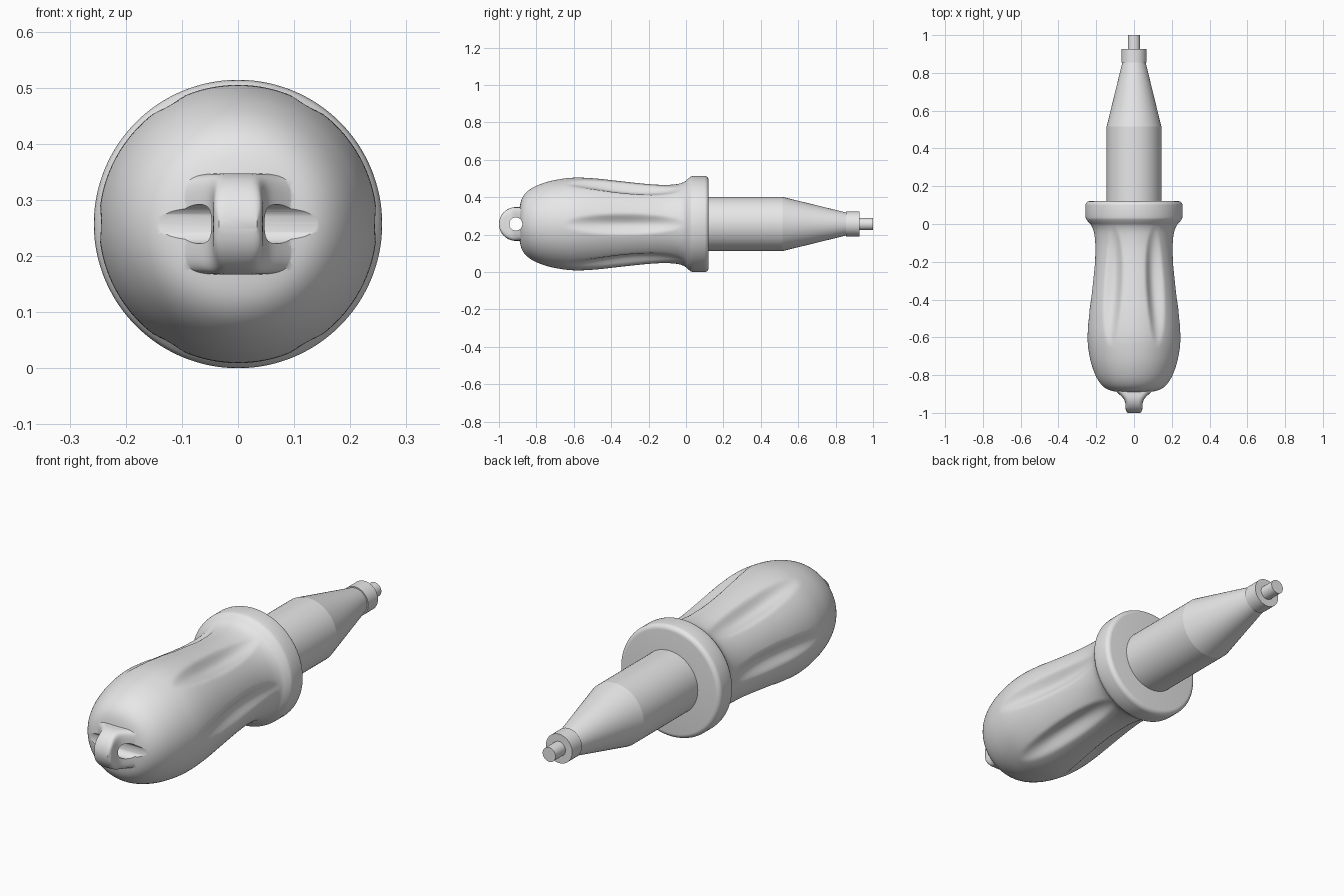
import bpy, bmesh
from math import sin, cos, pi, radians, sqrt, copysign
from mathutils import Vector, Matrix

cube = bpy.data.objects.get("Cube")
if cube:
    bpy.data.objects.remove(cube, do_unlink=True)

AXIS = 0.257  # height of the long axis

grey = bpy.data.materials.new("plain_grey")
grey.use_nodes = True
grey.diffuse_color = (0.8, 0.8, 0.8, 1)
grey.node_tree.nodes["Principled BSDF"].inputs["Base Color"].default_value = (0.8, 0.8, 0.8, 1)


def make_object(name, bm):
    bmesh.ops.remove_doubles(bm, verts=bm.verts, dist=1e-5)
    bmesh.ops.recalc_face_normals(bm, faces=bm.faces)
    mesh = bpy.data.meshes.new(name)
    bm.to_mesh(mesh)
    bm.free()
    mesh.materials.append(grey)
    obj = bpy.data.objects.new(name, mesh)
    bpy.context.collection.objects.link(obj)
    return obj


def activate(obj):
    bpy.ops.object.select_all(action='DESELECT')
    obj.select_set(True)
    bpy.context.view_layer.objects.active = obj


def smooth(obj, degrees):
    activate(obj)
    bpy.ops.object.shade_smooth_by_angle(angle=radians(degrees))


def boolean(obj, other, operation):
    mod = obj.modifiers.new(operation.lower(), 'BOOLEAN')
    mod.operation, mod.object, mod.solver = operation, other, 'EXACT'
    activate(obj)
    bpy.ops.object.modifier_apply(modifier=mod.name)
    bpy.data.objects.remove(other, do_unlink=True)


def loft(name, rings):
    """Bridge rings of equal length and close both ends."""
    bm = bmesh.new()
    rows = [[bm.verts.new(p) for p in ring] for ring in rings]
    n = len(rows[0])
    for a, b in zip(rows, rows[1:]):
        for i in range(n):
            j = (i + 1) % n
            bm.faces.new((a[i], a[j], b[j], b[i]))
    bm.faces.new(rows[0])
    bm.faces.new(rows[-1])
    return make_object(name, bm)


def revolve(name, profile, sides, dent=lambda angle, r, y: 0.0):
    rings = []
    for r, y in profile:
        ring = []
        for i in range(sides):
            t = 2 * pi * i / sides
            k = r - dent(t, r, y)
            ring.append((k * cos(t), y, AXIS + k * sin(t)))
        rings.append(ring)
    return loft(name, rings)


def spline(points, steps):
    """Smooth curve through the points."""
    pts = [Vector(p) for p in points]
    pts = [2 * pts[0] - pts[1]] + pts + [2 * pts[-1] - pts[-2]]
    out = []
    for a, b, c, d in zip(pts, pts[1:], pts[2:], pts[3:]):
        for s in range(steps):
            t = s / steps
            out.append(0.5 * (2 * b + (c - a) * t + (2 * a - 5 * b + 4 * c - d) * t * t
                              + (3 * b - a - 3 * c + d) * t ** 3))
    return [tuple(p) for p in out] + [tuple(points[-1])]


def finger_groove(angle, r, y):
    """Six spindle-shaped hollows around the grip."""
    step = pi / 3
    off = (angle + step / 2) % step - step / 2
    q = (off * r / 0.056) ** 2 + ((y + 0.33) / 0.32) ** 2
    return 0.03 * (1 - q) ** 1.3 if q < 1 else 0.0


# Handle: rounded grip flowing into a collar with a rounded back edge
grip = spline([(0.004, -0.895), (0.08, -0.891), (0.145, -0.873), (0.19, -0.827),
               (0.223, -0.75), (0.242, -0.66), (0.248, -0.58), (0.243, -0.48),
               (0.23, -0.36), (0.215, -0.22), (0.209, -0.12), (0.213, -0.05),
               (0.225, -0.01), (0.243, 0.012), (0.254, 0.028), (0.257, 0.045)], 6)
edge = [(0.235 + 0.022 * cos(a * pi / 12), 0.099 + 0.022 * sin(a * pi / 12)) for a in range(7)]
handle = revolve("handle", grip + edge, 144, finger_groove)

# Hanging loop: round tab that flares where it meets the grip
half_width = spline([(0.034, -1.0), (0.043, -0.985), (0.046, -0.95),
                     (0.056, -0.925), (0.08, -0.9), (0.11, -0.875)], 6)
rings = []
for w, y in half_width:
    h = sqrt(max(0.09 ** 2 - min(0, y + 0.91) ** 2, 1e-4))
    ring = []
    for i in range(48):
        c, s = cos(2 * pi * i / 48), sin(2 * pi * i / 48)
        ring.append((w * copysign(abs(c) ** 0.4, c), y,
                     AXIS + h * copysign(abs(s) ** 0.4, s)))
    rings.append(ring)
boolean(handle, loft("hanging_loop", rings), 'UNION')

# Hole bored sideways through the loop and the end of the grip
bm = bmesh.new()
bmesh.ops.create_cone(bm, cap_ends=True, segments=48, radius1=0.035, radius2=0.035, depth=0.8,
                      matrix=Matrix.Translation((0, -0.91, AXIS)) @ Matrix.Rotation(pi / 2, 4, 'Y'))
hole = make_object("hole_cutter", bm)
hole.hide_render = True
boolean(handle, hole, 'DIFFERENCE')
smooth(handle, 35)

# Shaft with tapered nose, then the end ring and the tip
shaft = revolve("shaft", [(0.145, 0.1), (0.145, 0.515), (0.061, 0.858)], 64)
end_ring = revolve("end_ring", [(0.067, 0.856), (0.067, 0.927)], 48)
tip = revolve("tip", [(0.033, 0.92), (0.033, 1.0)], 40)
for part in (shaft, end_ring, tip):
    smooth(part, 11)
